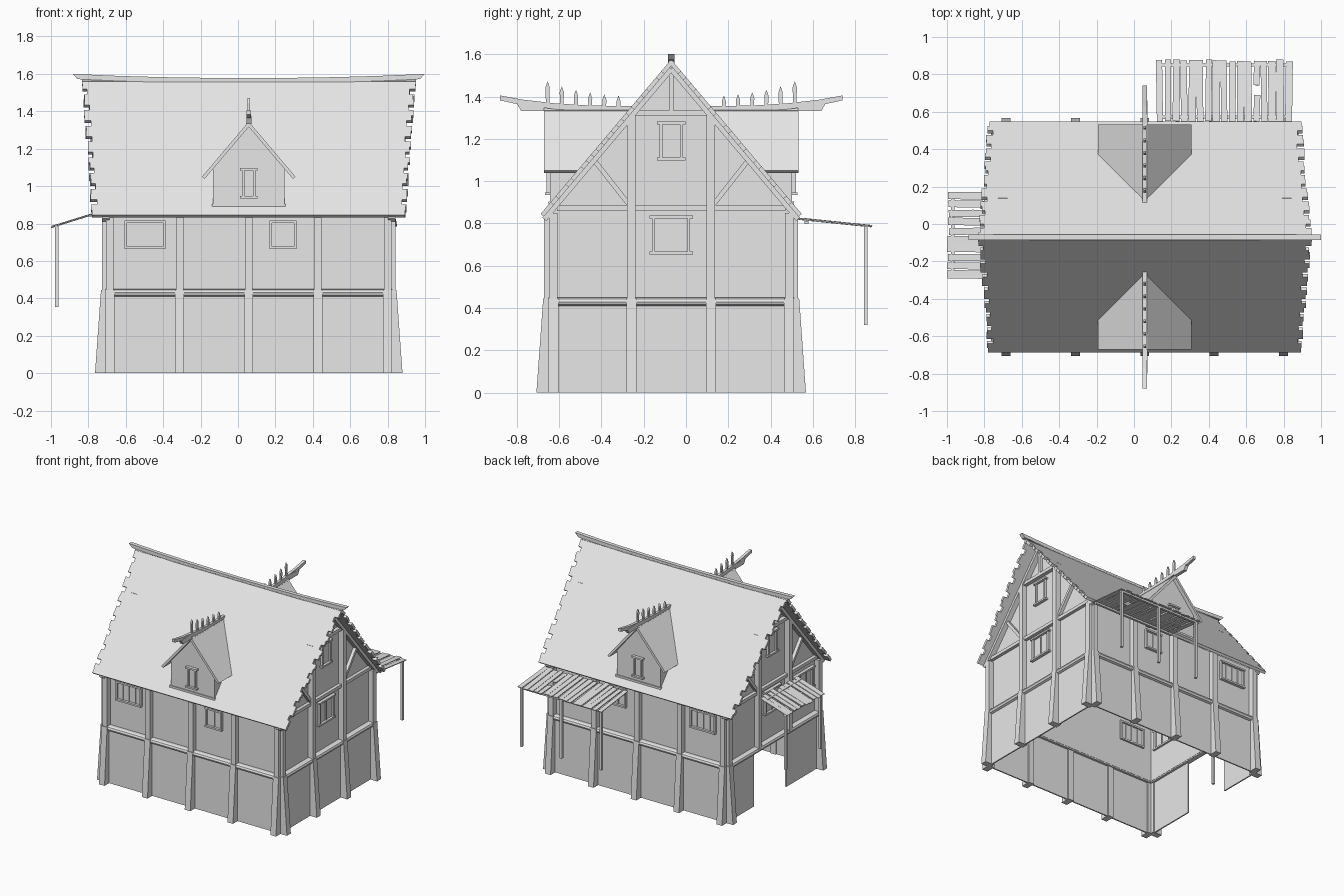
import bpy, bmesh, random
from mathutils import Vector as V

if "Cube" in bpy.data.objects:
    bpy.data.objects.remove(bpy.data.objects["Cube"])
random.seed(4)

mat = bpy.data.materials.new("plain_grey")
mat.use_nodes = True
GREY = (0.8, 0.8, 0.8, 1)
mat.diffuse_color = GREY
mat.node_tree.nodes["Principled BSDF"].inputs["Base Color"].default_value = GREY

CX, CY = 0.0575, -0.07           # centre of the house body
HX, HY = 0.745, 0.56             # half size of the upper walls
RIDGE, EAVE, SPAN = 1.575, 0.845, 0.617
SLOPE = (RIDGE - EAVE) / SPAN
SIDES = ("front", "back", "left", "right")


class Part:
    """Collects simple solids into one named object."""
    def __init__(self, name):
        self.name, self.bm = name, bmesh.new()

    def prism(self, pts, vec):
        a = [self.bm.verts.new(p) for p in pts]
        b = [self.bm.verts.new(V(p) + V(vec)) for p in pts]
        self.bm.faces.new(a)
        self.bm.faces.new(b[::-1])
        for i in range(len(a)):
            j = (i + 1) % len(a)
            self.bm.faces.new((a[i], b[i], b[j], a[j]))

    def beam(self, p, q, w, d, up=(0, 0, 1)):
        p, q = V(p), V(q)
        s = (q - p).cross(V(up)).normalized() * w / 2
        t = s.cross(q - p).normalized() * d / 2
        self.prism([p - s - t, p + s - t, p + s + t, p - s + t], q - p)

    def wall_box(self, side, u0, u1, n0, n1, z0, z1):
        self.wall_poly(side, [(u0, z0), (u1, z0), (u1, z1), (u0, z1)], n0, n1)

    def wall_poly(self, side, uz, n0, n1):
        self.prism([at(side, u, n0, z) for u, z in uz], at(side, 0, n1, 0) - at(side, 0, n0, 0))

    def done(self):
        bmesh.ops.recalc_face_normals(self.bm, faces=self.bm.faces)
        mesh = bpy.data.meshes.new(self.name)
        self.bm.to_mesh(mesh)
        self.bm.free()
        mesh.materials.append(mat)
        bpy.context.collection.objects.link(bpy.data.objects.new(self.name, mesh))


def at(side, u, n, z):
    """Point on a wall: u runs along it from the house centre, n points out of it."""
    if side in ("front", "back"):
        return V((CX + u, CY + (n if side == "back" else -n), z))
    return V((CX + (n if side == "left" else -n), CY + u, z))


def long_side(side):
    return side in ("front", "back")


def roof_z(d):
    return RIDGE - SLOPE * d


# Walls: lower storey, upper storey and gables
lower, upper = Part("lower_walls"), Part("upper_walls")
for s in SIDES:
    half, n = (HX, HY) if long_side(s) else (HY, HX)
    if s == "right":             # doorway in the middle bay
        lower.wall_box(s, -half - .02, -.16, n + .01, n + .02, 0, .43)
        lower.wall_box(s, .24, half + .02, n + .01, n + .02, 0, .43)
    else:
        lower.wall_box(s, -half - .02, half + .02, n + .01, n + .02, 0, .43)
    outline = [(-half, .42), (half, .42), (half, .86), (-half, .86)]
    if not long_side(s):
        outline.insert(3, (0, RIDGE - .03))
    upper.wall_poly(s, outline, n - .01, n)
lower.done()
upper.done()

# Timber posts, flared at the foot, and round rails between the storeys
posts, rails = Part("wall_posts"), Part("storey_rails")
for s in SIDES:
    half, n = (HX, HY) if long_side(s) else (HY, HX)
    spots = (-.742, -.37, 0, .37, .742) if long_side(s) else (-.557, -.188, .188, .557)
    for u in spots:
        inner = abs(u) < .3 and not long_side(s)
        posts.wall_box(s, u - .02, u + .02, n - .01, n + .04, .43, 1.33 if inner else .85)
        if s == "right" and inner:
            continue
        foot = [at(s, u - .024, d, z) for d, z in ((n, 0), (n + .077, 0), (n + .045, .445), (n, .445))]
        posts.prism(foot, at(s, .048, 0, 0) - at(s, 0, 0, 0))
    ring = [(n + .022 + a, .43 + b) for a, b in
            ((.02, 0), (.014, .014), (0, .02), (-.03, .02), (-.03, -.02), (0, -.02), (.014, -.014))]
    rails.prism([at(s, -half - .02, d, z) for d, z in ring], at(s, 2 * half + .04, 0, 0) - at(s, 0, 0, 0))
posts.done()
rails.done()

# Gable framing: cross beams, king post, braces and rafters
frame = Part("gable_framing")
for s in ("left", "right"):
    frame.wall_box(s, -.54, .54, HX, HX + .025, .86, .885)
    frame.wall_box(s, -.2, .2, HX, HX + .03, 1.31, 1.335)
    frame.wall_box(s, -.01, .01, HX, HX + .025, 1.33, 1.54)
    for m in (-1, 1):
        out = at(s, 0, 1, 0) - at(s, 0, 0, 0)
        frame.beam(at(s, .365 * m, HX + .012, 1.1), at(s, .2 * m, HX + .012, .89), .022, .025, out)
        frame.beam(at(s, 0, HX + .02, roof_z(0) - .045), at(s, .6 * m, HX + .02, roof_z(.6) - .045),
                   .025, .04, out)
frame.done()


# Windows
def window(part, side, u0, u1, z0, z1, n, panes, ears=.012):
    t = .013
    part.wall_box(side, u0, u1, n - .012, n + .005, z0, z1)
    for a in (u0, u1 - t):
        part.wall_box(side, a, a + t, n - .025, n + .018, z0, z1)
    for z in (z0 - t / 2, z1 - t / 2):
        part.wall_box(side, u0 - ears, u1 + ears, n - .025, n + .024, z, z + t)
    for i in range(1, panes):
        c = u0 + (u1 - u0) * i / panes
        part.wall_box(side, c - .005, c + .005, n - .018, n + .012, z0, z1)


wins = Part("windows")
for s in ("front", "back"):
    window(wins, s, -.665, -.445, .67, .81, HY, 4, 0)
    window(wins, s, .11, .255, .67, .81, HY, 2, 0)
for s in ("left", "right"):
    window(wins, s, -.055, .055, 1.105, 1.275, HX, 1)
    window(wins, s, -.09, .09, .66, .83, HX, 2)
window(wins, "right", -.5, -.27, .66, .81, HX, 3)
wins.done()

# Main roof: courses of shingles with ragged ends
roof = Part("main_roof")
ROWS = 26
for m in (-1, 1):
    for i in range(ROWS):
        f0, f1 = i / ROWS, (i + 1) / ROWS
        half = .895 - .055 * f0
        ends = [half - (.026 if i % 3 == 2 else 0) - random.uniform(0, .012) for _ in range(2)]
        x0, x1 = CX - ends[0], CX + ends[1]
        d0, d1 = SPAN * f0 * m, SPAN * f1 * m
        za, zb = roof_z(abs(d0)), roof_z(abs(d1))
        down = V((0, -SLOPE * m, -1)).normalized() * .02
        roof.prism([(x0, CY + d0, za), (x1, CY + d0, za), (x1, CY + d1, zb), (x0, CY + d1, zb)], down)
roof.done()

# Ridge beam, lifting slightly towards both ends
ridge = Part("ridge_beam")
curve = [(k, .022 * abs(k) ** 2.2) for k in (-1, -.75, -.5, -.25, 0, .25, .5, .75, 1)]
top = [(CX + .9425 * k, CY - .015, 1.578 + r) for k, r in curve]
bottom = [(CX + .915 * k, CY - .015, 1.55 + r) for k, r in curve]
ridge.prism(top + bottom[::-1], (0, .03, 0))
ridge.done()

# Dormers, one on each slope
for s in ("front", "back"):
    body = Part(s + "_dormer_walls")
    body.wall_poly(s, [(-.19, .9), (.19, .9), (.19, 1.1), (0, 1.32), (-.19, 1.1)], .42, .572)
    body.wall_box(s, -.197, .197, .48, .58, .89, .905)
    window(body, s, -.036, .036, .94, 1.09, .572, 1)
    body.done()

    cover = Part(s + "_dormer_roof")
    for m in (-1, 1):
        quad = [at(s, 0, .602, 1.345), at(s, .25 * m, .602, 1.05),
                at(s, .25 * m, .43, 1.05), at(s, 0, .18, 1.345)]
        down = (at(s, -.295 * m, 0, -.25) - at(s, 0, 0, 0)).normalized() * .018
        cover.prism(quad, down)
    cover.done()

    crest = Part(s + "_dormer_crest")
    line = ((.81, 1.405, 1.382), (.7, 1.385, 1.358), (.55, 1.368, 1.34), (.38, 1.357, 1.33), (.18, 1.355, 1.33))
    pts = [at(s, -.011, n, a) for n, a, b in line] + [at(s, -.011, n, b) for n, a, b in line[::-1]]
    across = at(s, .022, 0, 0) - at(s, 0, 0, 0)
    crest.prism(pts, across)
    crest.prism([at(s, -.013, n, z) for n, z in ((.73, 1.368), (.71, 1.332), (.6, 1.332), (.6, 1.375))],
                across * 1.2)
    for i in range(6):           # pointed pegs, shrinking towards the roof
        n, h = .584 - .067 * i, 1.472 - .05 * (1 - .72 ** i) / .6
        spike = [(n - .008, 1.35), (n + .008, 1.35), (n + .01, h - .028), (n, h), (n - .01, h - .028)]
        crest.prism([at(s, -.006, a, z) for a, z in spike], across * .55)
    crest.done()


# Plank awnings on loose posts
def awning(name, side, u0, u1, n0, n1, z0, z1, count, legs, foot):
    part = Part(name)
    step = (u1 - u0) / count
    slope = (z1 - z0) / (n1 - n0)
    out = at(side, 0, 1, slope) - at(side, 0, 0, 0)
    for i in range(count):
        u = u0 + step * (i + .5)
        a, w = n1 - random.uniform(0, .012), step * random.uniform(.76, .97)
        skew = random.uniform(-.006, .006)
        lift = random.uniform(-.004, .002)
        start = n0 + random.uniform(0, .03)
        gaps = [(start, a)]
        if i == int(count * .75):        # one broken plank
            gaps = [(start, start + .14), (a - .13, a)]
        for p, q in gaps:
            part.beam(at(side, u, p, z0 + (p - n0) * slope + lift),
                      at(side, u + skew, q, z0 + (q - n0) * slope + lift), w, .006)
    rail_n = n1 - .03
    zr = z0 + (rail_n - n0) * slope - .012
    part.beam(at(side, u0 + .01, rail_n, zr), at(side, u1 - .01, rail_n, zr), .018, .014)
    part.beam(at(side, u0 + .01, n0 + .05, z0 - .02), at(side, u1 - .01, n0 + .05, z0 - .02), .018, .014)
    for k in range(legs):
        u = u0 + .02 + (u1 - u0 - .04) * k / (legs - 1)
        part.wall_box(side, u - .009, u + .009, rail_n - .009, rail_n + .009, foot, zr)
    part.done()


awning("back_awning", "back", .06, .79, .59, .95, .825, .788, 17, 3, .32)
awning("door_awning", "right", -.225, .245, .80, 1.0575, .862, .782, 10, 2, .355)
